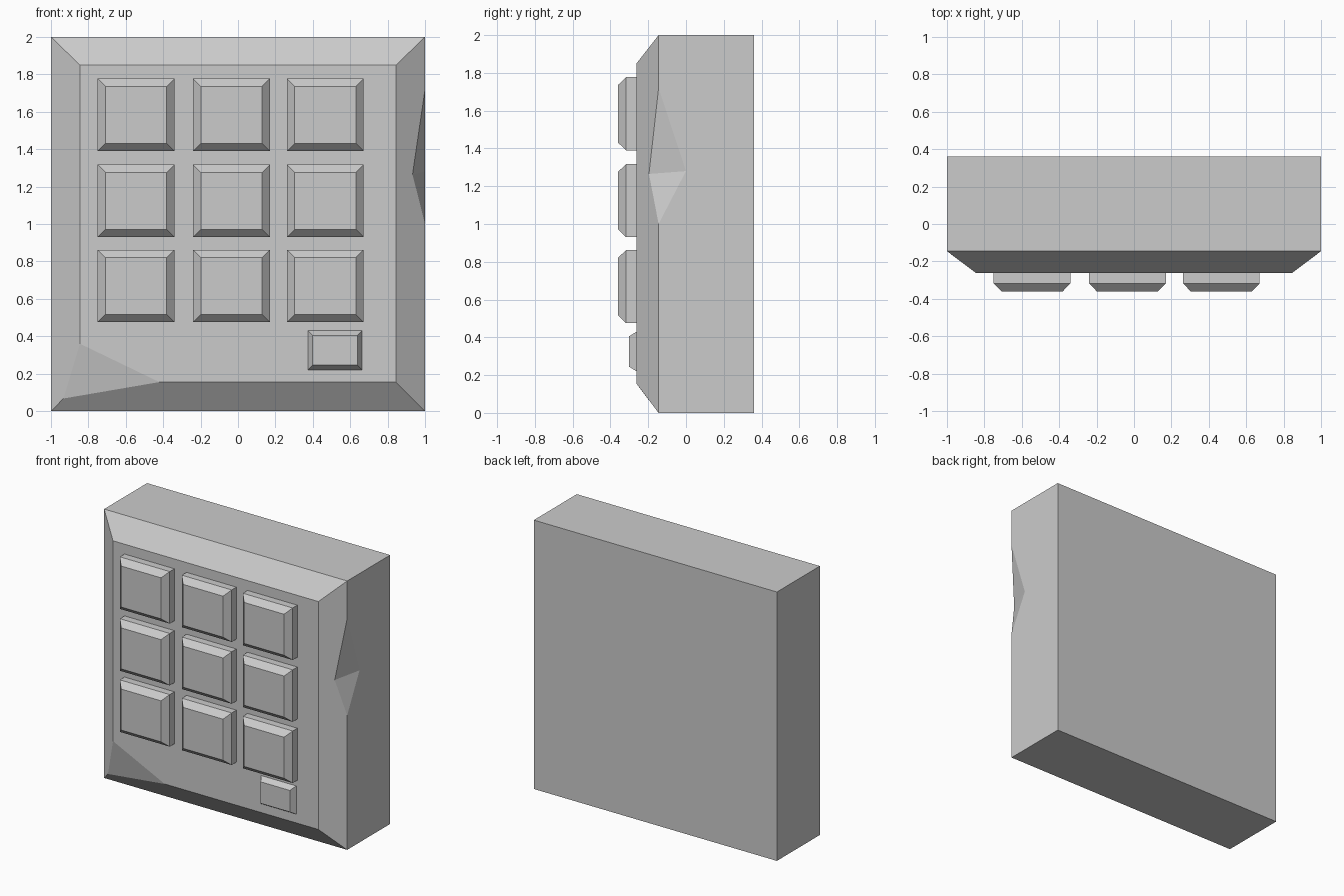
import bpy, bmesh

if "Cube" in bpy.data.objects:
    bpy.data.objects.remove(bpy.data.objects["Cube"])

FRONT, RIM, BACK = -0.262, -0.145, 0.36


def finish(name, bm):
    bmesh.ops.recalc_face_normals(bm, faces=bm.faces)
    me = bpy.data.meshes.new(name)
    bm.to_mesh(me)
    bm.free()
    ob = bpy.data.objects.new(name, me)
    bpy.context.collection.objects.link(ob)
    return ob


def ring(bm, x0, x1, z0, z1, y):
    """Rectangle facing -y: bottom left, bottom right, top right, top left."""
    return [bm.verts.new((x, y, z)) for x, z in ((x0, z0), (x1, z0), (x1, z1), (x0, z1))]


def bridge(bm, a, b):
    for i in range(4):
        j = (i + 1) % 4
        bm.faces.new((a[i], a[j], b[j], b[i]))


def key(name, x0, x1, z0, z1, shoulder, top, inset):
    """Button with straight sides up to the shoulder and a chamfered top."""
    bm = bmesh.new()
    rings = [ring(bm, x0, x1, z0, z1, FRONT)]
    if shoulder < FRONT:
        rings.append(ring(bm, x0, x1, z0, z1, shoulder))
    rings.append(ring(bm, x0 + inset, x1 - inset, z0 + inset, z1 - inset, top))
    for a, b in zip(rings, rings[1:]):
        bridge(bm, a, b)
    bm.faces.new(rings[0])
    bm.faces.new(rings[-1])
    return finish(name, bm)


# Panel body with bevelled front, chipped corner and notched right edge
bm = bmesh.new()
back = ring(bm, -1, 1, 0, 2, BACK)
rim = ring(bm, -1, 1, 0, 2, RIM)
_, br, tr, tl = front = ring(bm, -0.845, 0.845, 0.155, 1.85, FRONT)
bm.verts.remove(front[0])

# chip: replaces the lower left front corner
chip_up = bm.verts.new((-0.845, FRONT, 0.36))
chip_side = bm.verts.new((-0.42, FRONT, 0.155))
chip_low = bm.verts.new((-0.933, -0.196, 0.067))
# notch: two facets cut into the right edge
n_top = bm.verts.new((1, RIM, 1.72))
n_low = bm.verts.new((1, RIM, 1.0))
n_side = bm.verts.new((1, 0.0, 1.28))
n_bevel = bm.verts.new((0.933, -0.196, 1.265))

for loop in (
    back,
    (back[0], back[1], rim[1], rim[0]),
    (back[2], back[3], rim[3], rim[2]),
    (back[3], back[0], rim[0], rim[3]),
    (back[1], back[2], rim[2], n_top, n_side, n_low, rim[1]),
    (rim[1], n_low, n_bevel, n_top, rim[2], tr, br),
    (rim[2], rim[3], tl, tr),
    (rim[3], rim[0], chip_low, chip_up, tl),
    (rim[0], rim[1], br, chip_side, chip_low),
    (chip_up, chip_side, br, tr, tl),
    (chip_up, chip_low, chip_side),
    (n_top, n_bevel, n_side),
    (n_low, n_side, n_bevel),
):
    bm.faces.new(loop)
finish("panel_body", bm)

# Three by three grid of large keys
for r, z in enumerate((1.39, 0.93, 0.475)):
    for c, x in enumerate((-0.75, -0.24, 0.262)):
        key(f"key_{r + 1}_{c + 1}", x, x + 0.41, z, z + 0.387, -0.317, -0.36, 0.041)

# Small key in the lower right
key("small_key", 0.373, 0.663, 0.22, 0.43, FRONT, -0.302, 0.025)
